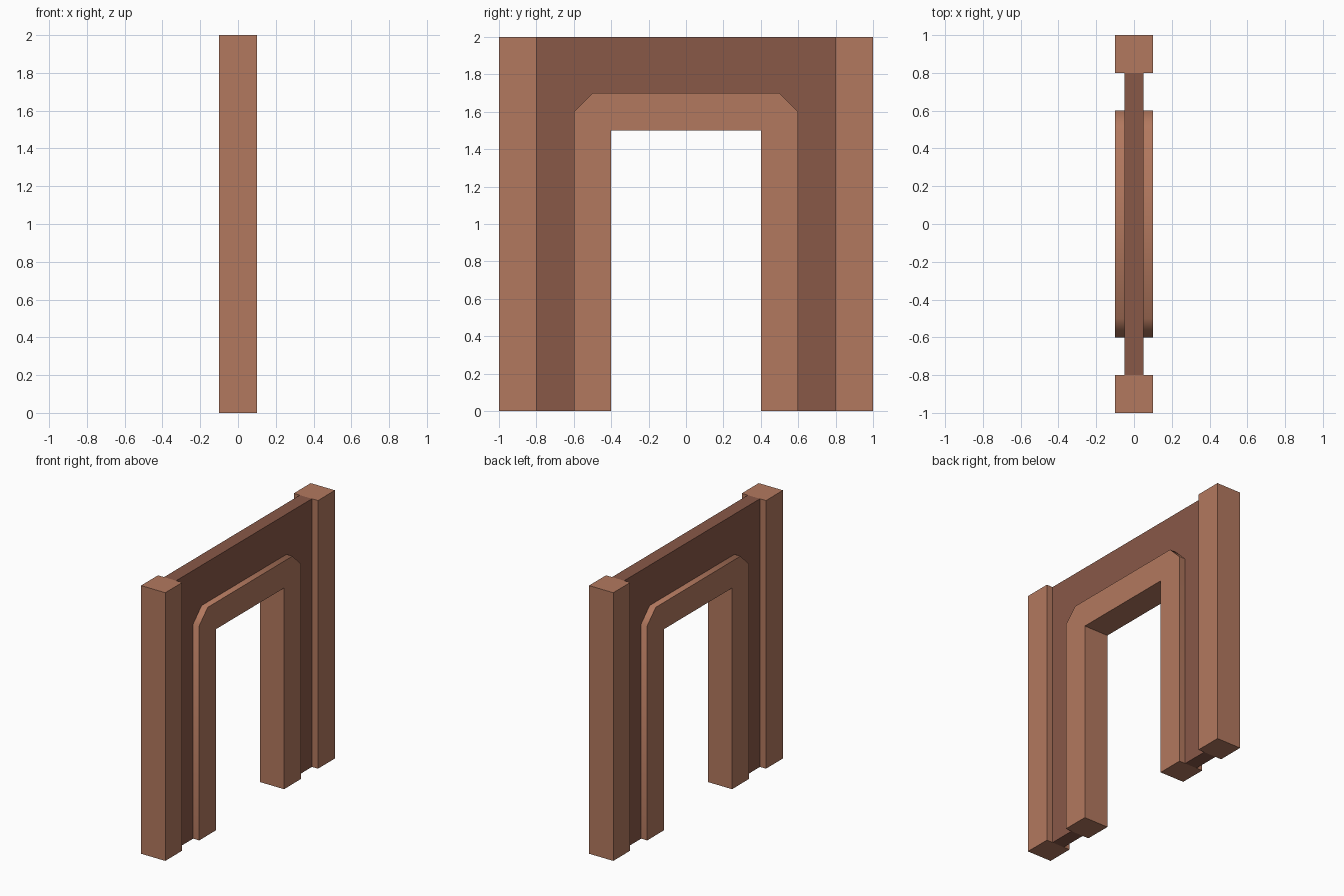
import bpy, bmesh, math

if "Cube" in bpy.data.objects:
    bpy.data.objects.remove(bpy.data.objects["Cube"])


def material(name, colour):
    m = bpy.data.materials.new(name)
    m.diffuse_color = (*colour, 1)
    m.use_nodes = True
    m.node_tree.nodes["Principled BSDF"].inputs["Base Color"].default_value = m.diffuse_color
    return m


light_brown = material("light_brown", (0.45, 0.19, 0.114))
dark_brown = material("dark_brown", (0.25, 0.098, 0.064))


def extrude_profile(name, outline, half_depth, mat):
    """Extrude a closed (y, z) outline along x, centred on x = 0."""
    bm = bmesh.new()
    face = bm.faces.new([bm.verts.new((-half_depth, y, z)) for y, z in outline])
    new = bmesh.ops.extrude_face_region(bm, geom=[face])["geom"]
    verts = [g for g in new if isinstance(g, bmesh.types.BMVert)]
    bmesh.ops.translate(bm, verts=verts, vec=(2 * half_depth, 0, 0))
    bmesh.ops.recalc_face_normals(bm, faces=bm.faces)
    mesh = bpy.data.meshes.new(name)
    bm.to_mesh(mesh)
    bm.free()
    mesh.materials.append(mat)
    obj = bpy.data.objects.new(name, mesh)
    bpy.context.collection.objects.link(obj)
    return obj


def mirrored(half):
    """Complete a half outline by mirroring it across y = 0."""
    return half + [(-y, z) for y, z in reversed(half)]


# Square end posts
for side, label in ((-1, "left"), (1, "right")):
    a, b = 0.8 * side, 1.0 * side
    extrude_profile(label + "_post", [(a, 0), (b, 0), (b, 2), (a, 2)], 0.1, light_brown)

# Door frame: chamfered outside corners, square opening
arch = [(0.6, 0), (0.6, 1.6), (0.5, 1.7)]
opening = [(0.4, 0), (0.4, 1.5)]
frame = extrude_profile("door_frame", mirrored(arch) + mirrored(opening)[::-1], 0.1, light_brown)

# Thin wall panel fitted between the posts and around the frame
extrude_profile("wall_panel", mirrored([(0.8, 0), (0.8, 2)]) + mirrored(arch)[::-1], 0.05, dark_brown)

# Soft shading across the chamfers, square edges kept sharp
bpy.context.view_layer.objects.active = frame
frame.select_set(True)
bpy.ops.object.shade_smooth_by_angle(angle=math.radians(50))
